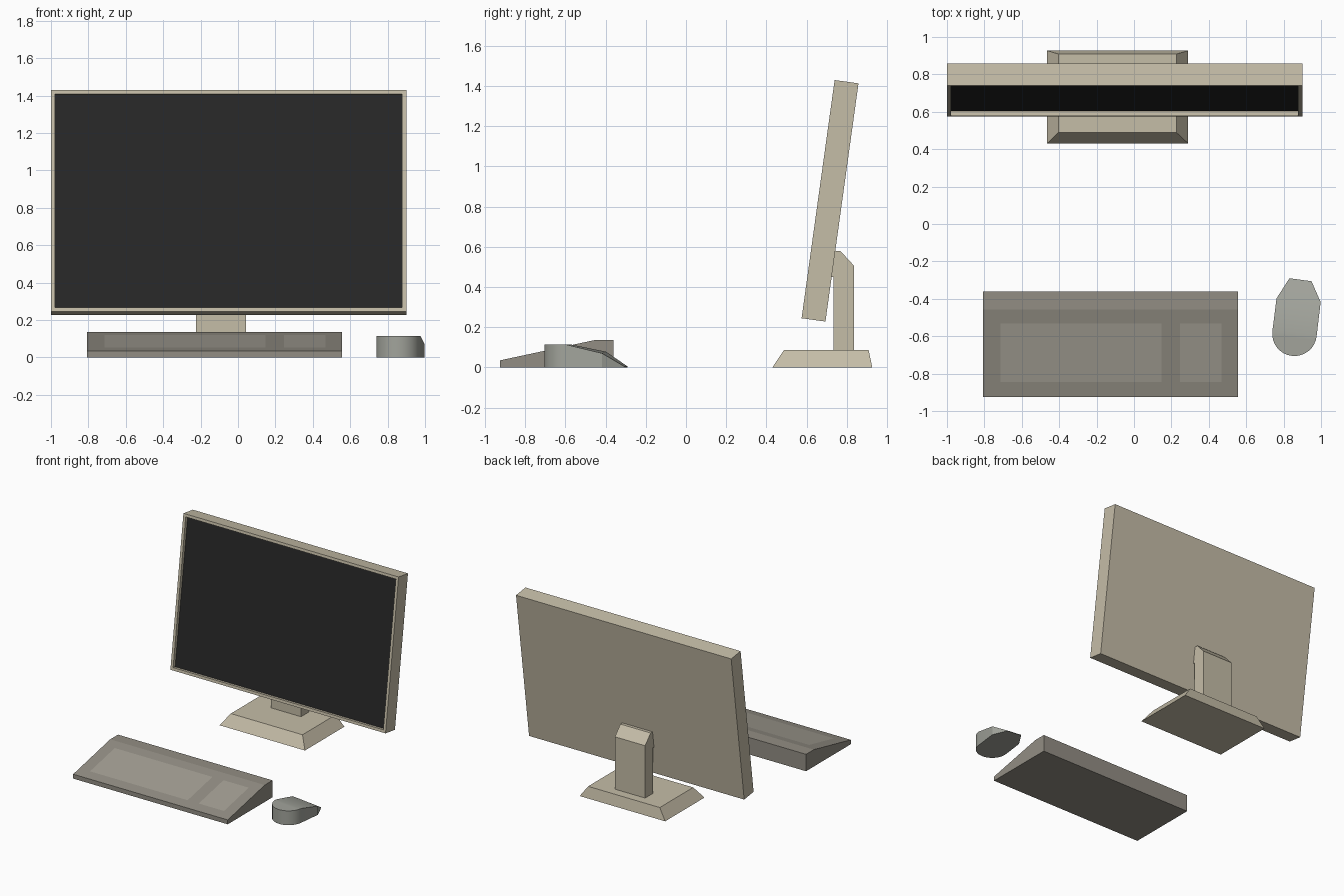
import bpy, bmesh, math
from mathutils import Vector

if "Cube" in bpy.data.objects:
    bpy.data.objects.remove(bpy.data.objects["Cube"])


def material(name, color):
    m = bpy.data.materials.new(name)
    m.diffuse_color = (*color, 1)
    m.use_nodes = True
    m.node_tree.nodes["Principled BSDF"].inputs["Base Color"].default_value = m.diffuse_color
    return m


BEIGE = material("beige", (0.56, 0.51, 0.39))
BLACK = material("screen_black", (0.02, 0.02, 0.02))
GREY = material("case_grey", (0.29, 0.27, 0.23))
KEYS = material("key_grey", (0.36, 0.34, 0.29))
MOUSE = material("mouse_grey", (0.36, 0.37, 0.33))


def finish(name, bm, *mats):
    bmesh.ops.recalc_face_normals(bm, faces=bm.faces)
    me = bpy.data.meshes.new(name)
    bm.to_mesh(me)
    bm.free()
    ob = bpy.data.objects.new(name, me)
    bpy.context.collection.objects.link(ob)
    for m in mats:
        me.materials.append(m)
    return ob


def loft(bm, a, b):
    """Join two matching loops with side quads; returns both vertex loops."""
    va, vb = [[bm.verts.new(p) for p in loop] for loop in (a, b)]
    for i in range(len(va)):
        j = (i + 1) % len(va)
        bm.faces.new((va[i], va[j], vb[j], vb[i]))
    return va, vb


def extrude_x(name, profile, x0, x1, mat):
    bm = bmesh.new()
    for cap in loft(bm, [(x0, *p) for p in profile], [(x1, *p) for p in profile]):
        bm.faces.new(cap)
    return finish(name, bm, mat)


def rect(x0, x1, y0, y1, z):
    return [(x0, y0, z), (x1, y0, z), (x1, y1, z), (x0, y1, z)]


# Monitor: tilted box with a recessed screen in the front face
bm = bmesh.new()
bmesh.ops.create_cube(bm, size=1)
bmesh.ops.scale(bm, vec=(1.9, 0.12, 1.197), verts=bm.verts)
front = min(bm.faces, key=lambda f: f.calc_center_median().y)
bmesh.ops.inset_region(bm, faces=[front], thickness=0.031)
ext = bmesh.ops.extrude_discrete_faces(bm, faces=[front])
screen = ext["faces"][0]
bmesh.ops.translate(bm, vec=(0, 0.026, 0), verts=screen.verts)
screen.material_index = 1
monitor = finish("monitor", bm, BEIGE, BLACK)
monitor.location = (-0.05, 0.717, 0.829)
monitor.rotation_euler.x = -math.radians(7.9)

# Stand neck, reaching forward to the back of the monitor
extrude_x("stand_neck",
          [(0.735, 0.087), (0.837, 0.087), (0.837, 0.505), (0.768, 0.58),
           (0.735, 0.58), (0.716, 0.45), (0.735, 0.45)], -0.225, 0.042, BEIGE)

# Stand base: tapered slab
bm = bmesh.new()
for cap in loft(bm, rect(-0.465, 0.29, 0.43, 0.927, 0),
                rect(-0.405, 0.228, 0.488, 0.909, 0.087)):
    bm.faces.new(cap)
finish("stand_base", bm, BEIGE)

# Keyboard: wedge whose sloped top is cut into a grid, with two key fields
xs = [-0.808, -0.715, 0.147, 0.245, 0.468, 0.557]
slope = lambda y: (y, 0.035 + (y + 0.925) * 0.1 / 0.467)
prof = [(-0.925, 0), slope(-0.925), slope(-0.845), slope(-0.533),
        slope(-0.458), (-0.36, 0.135), (-0.36, 0)]
bm = bmesh.new()
cols = [[bm.verts.new((x, *p)) for p in prof] for x in xs]
for i in range(len(xs) - 1):
    for j in range(len(prof)):
        k = (j + 1) % len(prof)
        f = bm.faces.new((cols[i][j], cols[i + 1][j], cols[i + 1][k], cols[i][k]))
        f.material_index = int(j == 2 and i in (1, 3))
bm.faces.new(cols[0])
bm.faces.new(cols[-1])
finish("keyboard", bm, GREY, KEYS)

# Mouse: rounded palm end, then two facets sloping down to the nose
centre, start = Vector((0.858, -0.587)), math.radians(174)
N = 16
top = []
for i in range(N + 1):
    a = start + math.pi * i / N
    top.append((centre.x + 0.119 * math.cos(a), centre.y + 0.119 * math.sin(a), 0.114))
top += [(0.998, -0.418, 0.07), (0.949, -0.306, 0.004),
        (0.831, -0.29, 0.004), (0.762, -0.398, 0.078)]
bm = bmesh.new()
bottom, upper = loft(bm, [(x, y, 0) for x, y, z in top], top)
bm.faces.new(bottom)
bm.faces.new(upper[:N + 1])
bm.faces.new((upper[0], upper[N], upper[N + 1], upper[N + 4]))
bm.faces.new(upper[N + 1:])
mouse = finish("mouse", bm, MOUSE)
bpy.context.view_layer.objects.active = mouse
mouse.select_set(True)
bpy.ops.object.shade_smooth_by_angle(angle=math.radians(20))
